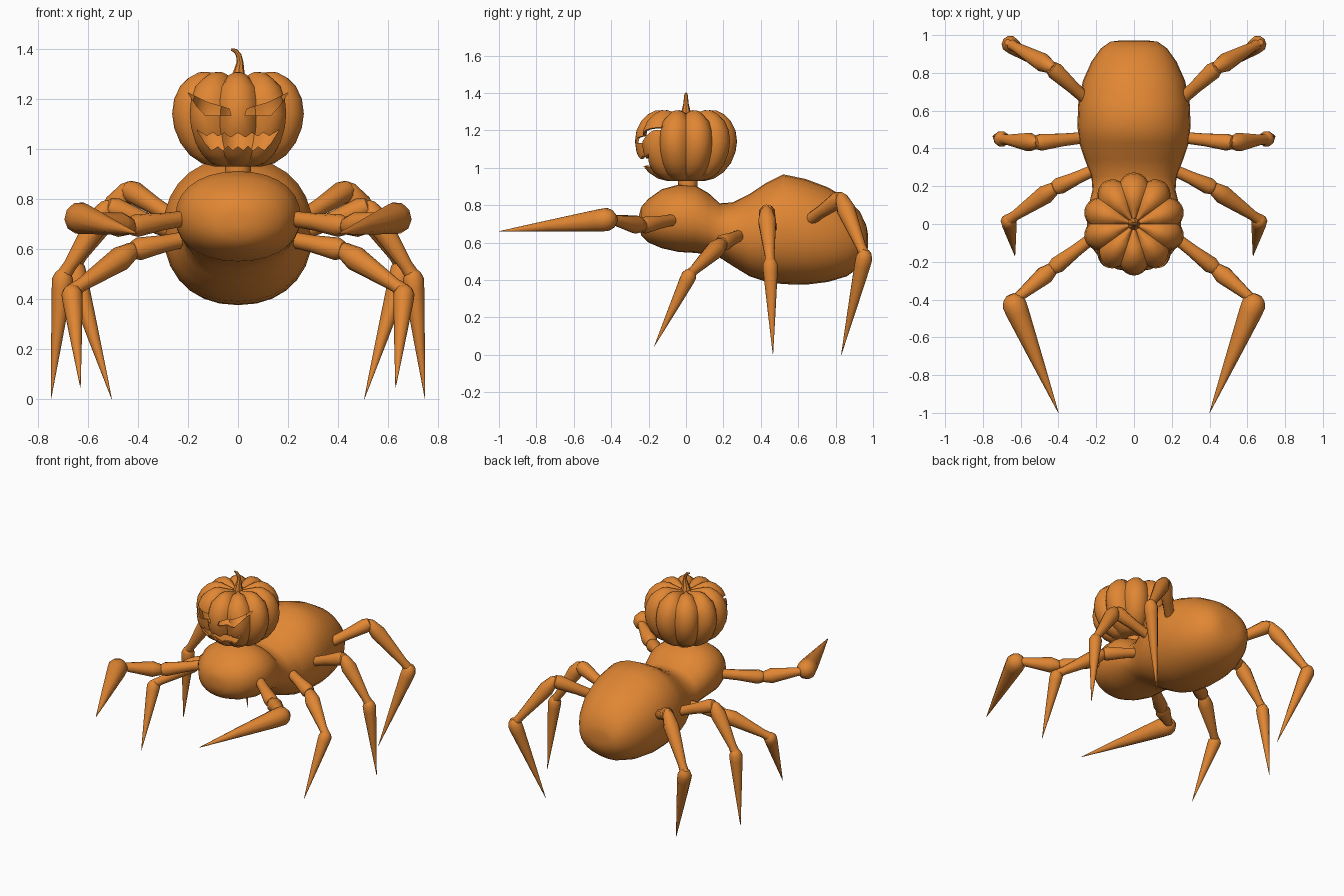
import bpy, bmesh, math
from mathutils import Vector

cube = bpy.data.objects.get("Cube")
if cube:
    bpy.data.objects.remove(cube, do_unlink=True)

COLOUR = (0.75, 0.24, 0.033, 1)
orange = bpy.data.materials.new("pumpkin orange")
orange.use_nodes = True
orange.diffuse_color = COLOUR
orange.node_tree.nodes["Principled BSDF"].inputs["Base Color"].default_value = COLOUR


def finish(name, bm, angle=40):
    bmesh.ops.recalc_face_normals(bm, faces=bm.faces)
    mesh = bpy.data.meshes.new(name)
    bm.to_mesh(mesh)
    bm.free()
    mesh.materials.append(orange)
    ob = bpy.data.objects.new(name, mesh)
    bpy.context.collection.objects.link(ob)
    smooth(ob, angle)
    return ob


def smooth(ob, angle):
    bpy.ops.object.select_all(action='DESELECT')
    ob.select_set(True)
    bpy.context.view_layer.objects.active = ob
    bpy.ops.object.shade_smooth_by_angle(angle=math.radians(angle))


def loft(bm, rings):
    """Skin a list of equal point rings and cap both ends."""
    rows = [[bm.verts.new(p) for p in ring] for ring in rings]
    n = len(rows[0])
    for a, b in zip(rows, rows[1:]):
        for i in range(n):
            j = (i + 1) % n
            bm.faces.new((a[i], a[j], b[j], b[i]))
    bm.faces.new(rows[0])
    bm.faces.new(rows[-1])


def tube(bm, points, radii, sides=10, axis=None):
    """Round tube through points; a fixed axis keeps rings parallel."""
    rings = []
    for k, p in enumerate(points):
        d = axis or points[min(k + 1, len(points) - 1)] - points[max(k - 1, 0)]
        u = d.cross(Vector((0, 1, 0.01))).normalized()
        v = d.cross(u).normalized()
        turns = [math.tau * i / sides for i in range(sides)]
        rings.append([p + radii[k] * (u * math.cos(t) + v * math.sin(t)) for t in turns])
    loft(bm, rings)


# Body: thorax and abdomen in one skin; stations are y, half width, bottom, top
stations = [
    (-0.25, 0.03, 0.69, 0.75), (-0.24, 0.09, 0.64, 0.79), (-0.2, 0.165, 0.6, 0.835),
    (-0.13, 0.22, 0.57, 0.885), (-0.04, 0.25, 0.55, 0.91), (0.05, 0.25, 0.545, 0.905),
    (0.12, 0.235, 0.535, 0.865), (0.18, 0.22, 0.52, 0.81), (0.25, 0.225, 0.475, 0.815),
    (0.34, 0.26, 0.42, 0.86), (0.43, 0.29, 0.39, 0.92), (0.52, 0.3, 0.378, 0.965),
    (0.64, 0.295, 0.375, 0.94), (0.76, 0.27, 0.39, 0.895), (0.86, 0.225, 0.42, 0.835),
    (0.93, 0.175, 0.47, 0.765), (0.965, 0.125, 0.53, 0.69), (0.972, 0.07, 0.57, 0.65)]


def body_ring(y, w, low, high, n=28):
    mid, half = (low + high) / 2, (high - low) / 2
    power = 0.92
    ring = []
    for i in range(n):
        c, s = math.cos(math.tau * i / n), math.sin(math.tau * i / n)
        ring.append((math.copysign(abs(c) ** power, c) * w, y,
                     mid + math.copysign(abs(s) ** power, s) * half))
    return ring


bm = bmesh.new()
loft(bm, [body_ring(*s) for s in stations])
finish("body", bm, 60)

# Neck
bm = bmesh.new()
tube(bm, [Vector((0, 0.01, z)) for z in (0.86, 0.96)], [0.052, 0.052], 16)
finish("neck", bm)

# Pumpkin head: ribbed shell from a radius and height profile
LOBES, SEGS = 10, 80
profile = [(0.03, 0.945), (0.1, 0.93), (0.15, 0.942), (0.2, 0.975), (0.24, 1.025),
           (0.265, 1.085), (0.273, 1.14), (0.265, 1.2), (0.24, 1.25), (0.205, 1.285),
           (0.165, 1.306), (0.125, 1.308), (0.08, 1.295), (0.03, 1.28)]


def pumpkin_ring(r, z):
    ring = []
    for i in range(SEGS):
        t = math.tau * i / SEGS
        rib = abs(math.cos((t + math.pi / 2) * LOBES / 2)) ** 0.8
        q = r * (0.87 + 0.13 * rib)
        ring.append((q * math.cos(t), q * math.sin(t), z - 0.02 * (1 - rib) * (z > 1.25)))
    return ring


bm = bmesh.new()
loft(bm, [pumpkin_ring(*p) for p in profile])
head = finish("pumpkin_head", bm)

# Carved face: outlines in x and z, pushed through the front of the shell
eye = [(0.2, 1.224), (0.12, 1.185), (0.035, 1.16), (0.028, 1.133), (0.13, 1.133), (0.165, 1.17)]
half_upper = [(0.165, 1.076), (0.125, 1.052), (0.1, 1.066), (0.08, 1.05),
              (0.055, 1.064), (0.03, 1.046)]
half_lower = [(0.022, 0.994), (0.04, 1.012), (0.06, 0.992), (0.08, 1.01),
              (0.105, 0.994), (0.13, 1.02)]


def flip(points):
    return [(-x, z) for x, z in points]


mouth = (half_upper + [(0, 1.064)] + flip(half_upper[::-1])
         + flip(half_lower[::-1]) + [(0, 1.01)] + half_lower)
bm = bmesh.new()
for outline in (eye, flip(eye), mouth):
    loft(bm, [[(x, y, z) for x, z in outline] for y in (-0.4, -0.06)])
cutter = finish("face_cutter", bm)
cutter.hide_render = True

shell = head.modifiers.new("shell", 'SOLIDIFY')
shell.thickness = 0.012
carve = head.modifiers.new("carve", 'BOOLEAN')
carve.operation = 'DIFFERENCE'
carve.solver = 'EXACT'
carve.object = cutter
bpy.ops.object.select_all(action='DESELECT')
bpy.context.view_layer.objects.active = head
head.select_set(True)
for name in ("shell", "carve"):
    bpy.ops.object.modifier_apply(modifier=name)
bpy.data.objects.remove(cutter, do_unlink=True)
smooth(head, 40)

# Curled stem
bm = bmesh.new()
stem = [(0, 1.27), (0.004, 1.31), (0.008, 1.345), (0.003, 1.375), (-0.01, 1.392), (-0.027, 1.398)]
tube(bm, [Vector((x, 0, z)) for x, z in stem], [0.034, 0.022, 0.014, 0.011, 0.009, 0.005], 8)
finish("stem", bm)

# Legs: hip, first joint, knee, tip, and thickness of the last segment
legs = {
    "front_leg": ((0.19, -0.05, 0.725), (0.43, -0.235, 0.69), (0.64, -0.41, 0.725), (0.4, -1.0, 0.66), 0.064),
    "second_leg": ((0.18, 0.3, 0.645), (0.42, 0.19, 0.595), (0.665, 0.02, 0.43), (0.63, -0.17, 0.045), 0.042),
    "third_leg": ((0.24, 0.46, 0.66), (0.52, 0.43, 0.77), (0.7, 0.45, 0.49), (0.748, 0.465, 0.0), 0.042),
    "rear_leg": ((0.22, 0.63, 0.7), (0.44, 0.83, 0.84), (0.66, 0.955, 0.53), (0.505, 0.83, 0.0), 0.046),
}
# Each segment is a row of (fraction along, radius)
femur = [(0, 0.03), (0.5, 0.035), (0.9, 0.046), (1, 0.036), (1.04, 0.015)]
shin = [(-0.06, 0.018), (0, 0.034), (0.2, 0.05), (0.85, 0.027), (1, 0.03)]
claw = [(-0.06, 0.35), (-0.03, 0.75), (0.02, 1), (0.1, 0.96), (0.55, 0.5), (1, 0.02)]

for name, (*joints, thick) in legs.items():
    for side, sx in (("left", 1), ("right", -1)):
        pts = [Vector((x * sx, y, z)) for x, y, z in joints]
        parts = (femur, shin, [(f, r * thick) for f, r in claw])
        bm = bmesh.new()
        for a, b, rows in zip(pts, pts[1:], parts):
            tube(bm, [a.lerp(b, f) for f, r in rows], [r for f, r in rows], 10, b - a)
        finish(f"{name}_{side}", bm)
